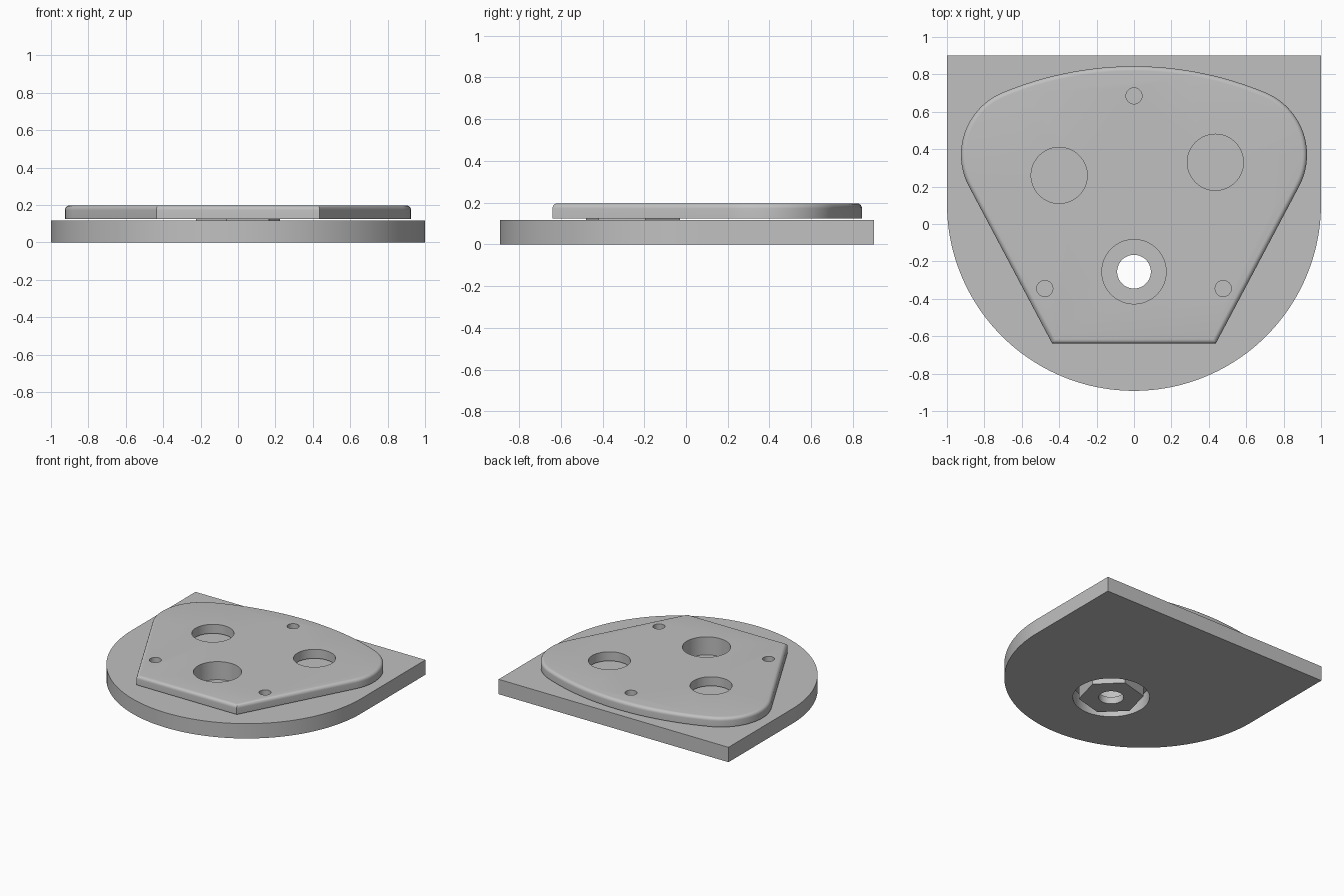
import bpy, bmesh
from math import cos, sin, pi, radians, atan2, hypot

old = bpy.data.objects.get("Cube")
if old:
    bpy.data.objects.remove(old, do_unlink=True)

grey = bpy.data.materials.new("plain_grey")
grey.use_nodes = True
tone = (0.53, 0.53, 0.53, 1)
grey.diffuse_color = tone
grey.node_tree.nodes["Principled BSDF"].inputs["Base Color"].default_value = tone


def arc(cx, cy, r, start, end, steps):
    """Points along a circular arc, angles in radians."""
    angles = [start + (end - start) * i / steps for i in range(steps + 1)]
    return [(cx + r * cos(a), cy + r * sin(a)) for a in angles]


def circle(cx, cy, r, sides=64, turn=0.0):
    return arc(cx, cy, r, turn, turn + 2 * pi, sides)[:-1]


def extrude(name, outline, low, high, round_top=0.0):
    """Prism from a counter-clockwise outline, with an optional rounded top rim."""
    bm = bmesh.new()
    base = bm.faces.new([bm.verts.new((x, y, low)) for x, y in outline])
    side = bmesh.ops.extrude_face_region(bm, geom=[base])["geom"]
    bmesh.ops.translate(bm, vec=(0, 0, high - low),
                        verts=[v for v in side if isinstance(v, bmesh.types.BMVert)])
    bmesh.ops.recalc_face_normals(bm, faces=bm.faces)
    if round_top:
        rim = [e for e in bm.edges if all(v.co.z > high - 1e-5 for v in e.verts)]
        bmesh.ops.bevel(bm, geom=rim, offset=round_top, segments=6,
                        profile=0.5, affect="EDGES")
    mesh = bpy.data.meshes.new(name)
    bm.to_mesh(mesh)
    bm.free()
    mesh.materials.append(grey)
    obj = bpy.data.objects.new(name, mesh)
    bpy.context.collection.objects.link(obj)
    return obj


def drill(obj, x, y, r, low, high):
    """Cut a round hole into a part."""
    cutter = extrude("hole_cutter", circle(x, y, r), low, high)
    cutter.hide_render = True
    mod = obj.modifiers.new("hole", "BOOLEAN")
    mod.operation = "DIFFERENCE"
    mod.solver = "EXACT"
    mod.object = cutter
    bpy.context.view_layer.objects.active = obj
    bpy.ops.object.modifier_apply(modifier=mod.name)
    bpy.data.objects.remove(cutter, do_unlink=True)


BASE_TOP, PLATE_LOW, PLATE_TOP = 0.117, 0.125, 0.197
HUB_Y = -0.255

# Base slab: straight back, half-round front
base = extrude("base_slab", arc(0, 0.108, 1, pi, 2 * pi, 96) + [(1, 0.9), (-1, 0.9)],
               0, BASE_TOP)
drill(base, 0, HUB_Y, 0.275, -0.1, 0.3)

# Cover plate: tapered front, round shoulders, bowed back
cx, cy, r = 0.565, 0.37, 0.36
bow_y = -0.98
meet = atan2(cy - bow_y, cx)
bow_r = hypot(cx, cy - bow_y) + r
shoulder = arc(cx, cy, r, radians(-28), meet, 24)
bow = arc(0, bow_y, bow_r, meet, pi / 2, 12)[1:]
half = [(0.437, -0.64)] + shoulder + bow
outline = half + [(-x, y) for x, y in reversed(half[:-1])]
plate = extrude("cover_plate", outline, PLATE_LOW, PLATE_TOP, round_top=0.025)
for x, y, radius in [(-0.4, 0.26, 0.15), (0.435, 0.33, 0.15), (0, HUB_Y, 0.172),
                     (0, 0.685, 0.043), (-0.477, -0.345, 0.043), (0.477, -0.345, 0.043)]:
    drill(plate, x, y, radius, 0.05, 0.3)

# Hexagonal hub under the plate, with a stepped bore
hub = extrude("hex_hub", circle(0, HUB_Y, 0.233, 6, radians(15)), 0, PLATE_LOW)
drill(hub, 0, HUB_Y, 0.172, 0.055, 0.3)
drill(hub, 0, HUB_Y, 0.09, -0.1, 0.3)

# Smooth curved walls, keep hard edges
for obj in (base, plate, hub):
    bpy.ops.object.select_all(action="DESELECT")
    obj.select_set(True)
    bpy.context.view_layer.objects.active = obj
    bpy.ops.object.shade_smooth_by_angle(angle=radians(25))
